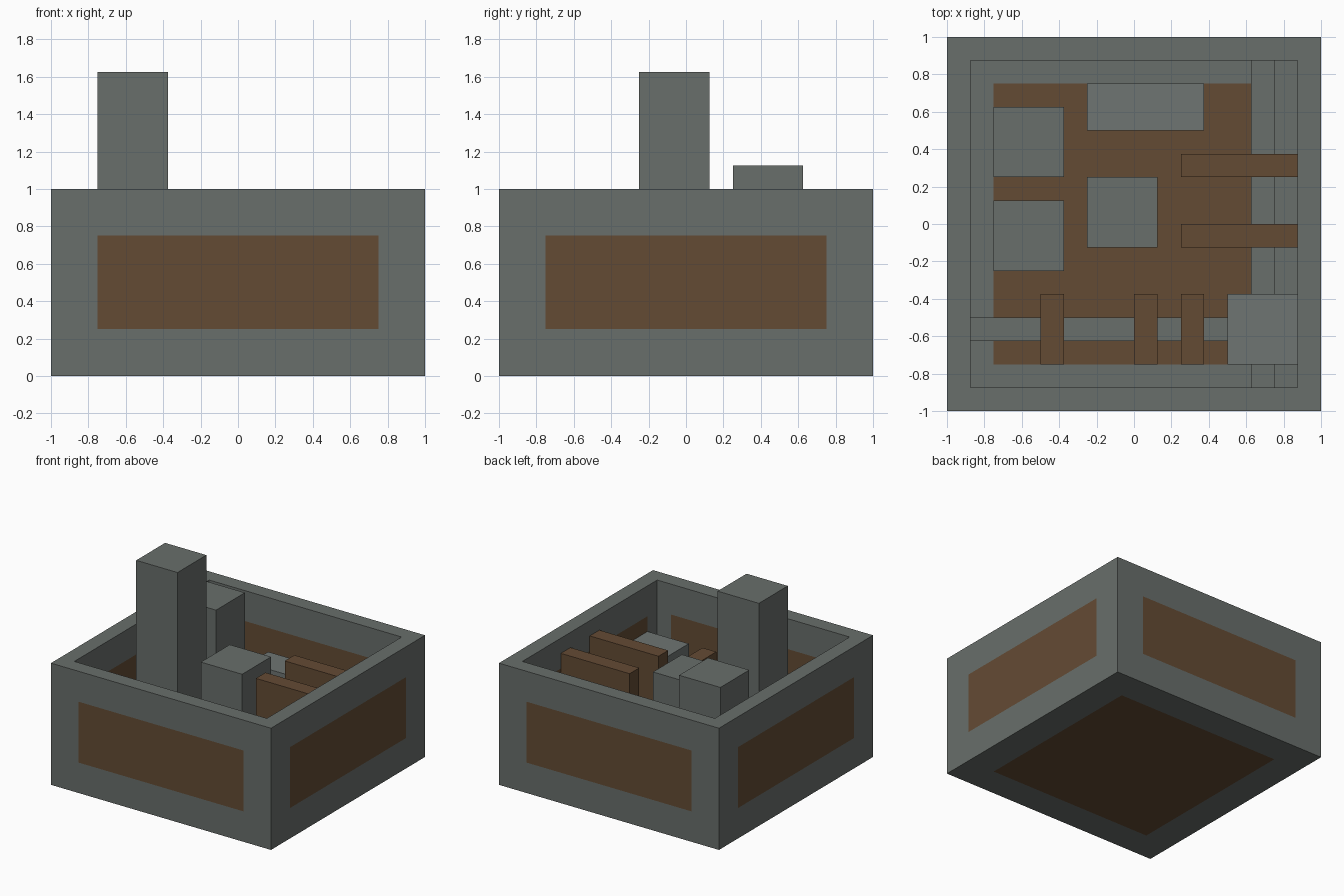
import bpy
import bmesh

cube = bpy.data.objects.get("Cube")
if cube:
    bpy.data.objects.remove(cube, do_unlink=True)

U = 0.125  # one grid step of the blocky design


def make_material(name, rgb):
    mat = bpy.data.materials.new(name)
    mat.use_nodes = True
    color = (*rgb, 1.0)
    mat.diffuse_color = color
    mat.node_tree.nodes["Principled BSDF"].inputs["Base Color"].default_value = color
    return mat


stone = make_material("grey_stone", (0.14, 0.157, 0.146))
wood = make_material("brown_wood", (0.127, 0.070, 0.034))
metal = make_material("pale_metal", (0.157, 0.176, 0.170))


def add_object(name, bm, *mats):
    mesh = bpy.data.meshes.new(name)
    bm.to_mesh(mesh)
    bm.free()
    for mat in mats:
        mesh.materials.append(mat)
    obj = bpy.data.objects.new(name, mesh)
    bpy.context.collection.objects.link(obj)
    return obj


def box(name, low, high, mat):
    """Box between two corners given in grid steps."""
    bm = bmesh.new()
    bmesh.ops.create_cube(bm, size=1)
    for v in bm.verts:
        v.co = [U * (high[i] if v.co[i] > 0 else low[i]) for i in range(3)]
    return add_object(name, bm, mat)


# Open tub: solid block with a hollow sunk into the top
bm = bmesh.new()
bmesh.ops.create_cube(bm, size=2)
for v in bm.verts:
    v.co.z = max(v.co.z, 0)
bm.normal_update()
top = max(bm.faces, key=lambda f: f.calc_center_median().z)
bmesh.ops.inset_individual(bm, faces=[top], thickness=U, use_even_offset=True)
floor = bmesh.ops.extrude_discrete_faces(bm, faces=[top])["faces"][0]
bmesh.ops.translate(bm, verts=floor.verts, vec=(0, 0, U - 1))
bmesh.ops.recalc_face_normals(bm, faces=bm.faces)

# Wooden panels inset in every large face, inside and out
for face in [f for f in bm.faces if f.calc_area() > 1]:
    c = face.calc_center_median()
    outer = max(abs(c.x), abs(c.y)) > 0.95 or c.z < 0.01
    inner_wall = not outer and abs(face.normal.z) < 0.5
    bmesh.ops.inset_individual(bm, faces=[face], thickness=2 * U if outer else U,
                               use_even_offset=True)
    face.material_index = 1
    if inner_wall:
        for v in face.verts:
            if v.co.z > 0.5:
                v.co.z -= U
add_object("tub", bm, stone, wood)

# Chimneys and blocks standing on the floor
box("tall_chimney", (-6, -2, 1), (-3, 1, 13), stone)
box("short_chimney", (-6, 2, 1), (-3, 5, 9), stone)
box("centre_block", (-2, -1, 1), (1, 2, 7), stone)
box("back_block", (-2, 4, 1), (3, 6, 5), metal)

# Two shafts meeting in a corner gearbox
box("gearbox", (4, -6, 2), (7, -3, 5), metal)
box("front_shaft", (-7, -5, 3), (4, -4, 4), stone)
box("side_shaft", (5, -7, 3), (6, 7, 4), stone)

# Wooden wheels along the shafts
for i, x in enumerate((-4, 0, 2)):
    box(f"front_wheel_{i + 1}", (x, -6, 2), (x + 1, -3, 5), wood)
for i, y in enumerate((-1, 2)):
    box(f"side_wheel_{i + 1}", (2, y, 2), (7, y + 1, 7), wood)
